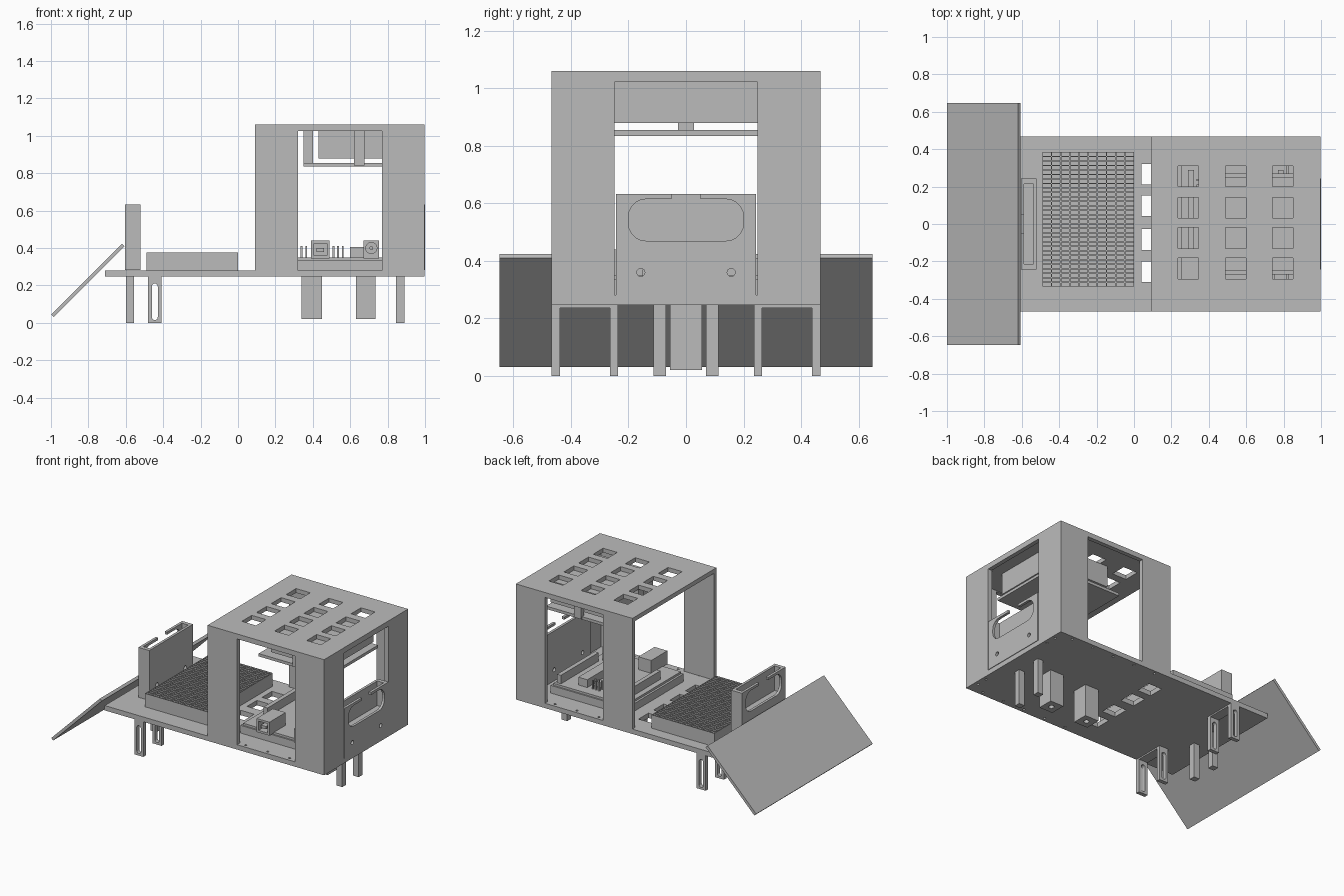
import bpy, bmesh, math
from mathutils import Matrix, Vector

cube = bpy.data.objects.get("Cube")
if cube:
    bpy.data.objects.remove(cube)

grey = bpy.data.materials.new("light grey plastic")
grey.use_nodes = True
GREY = (0.5, 0.5, 0.5, 1)
grey.diffuse_color = GREY
grey.node_tree.nodes["Principled BSDF"].inputs["Base Color"].default_value = GREY


def add_box(bm, x, y, z):
    size = Vector((x[1] - x[0], y[1] - y[0], z[1] - z[0]))
    mid = Vector((x[0] + x[1], y[0] + y[1], z[0] + z[1])) / 2
    bmesh.ops.create_cube(bm, size=1, matrix=Matrix.Translation(mid) @ Matrix.Diagonal((*size, 1)))


def add_cylinder(bm, centre, radius, depth, axis):
    turn = {"X": Matrix.Rotation(math.pi / 2, 4, "Y"), "Y": Matrix.Rotation(math.pi / 2, 4, "X"),
            "Z": Matrix.Identity(4)}[axis]
    bmesh.ops.create_cone(bm, cap_ends=True, segments=16, radius1=radius, radius2=radius,
                          depth=depth, matrix=Matrix.Translation(centre) @ turn)


def finish(name, bm):
    mesh = bpy.data.meshes.new(name)
    bm.to_mesh(mesh)
    bm.free()
    mesh.materials.append(grey)
    ob = bpy.data.objects.new(name, mesh)
    bpy.context.collection.objects.link(ob)
    return ob


def boxes(name, *spans):
    bm = bmesh.new()
    for span in spans:
        add_box(bm, *span)
    return finish(name, bm)


def cut(ob, cutter):
    mod = ob.modifiers.new("cut", "BOOLEAN")
    mod.operation, mod.solver, mod.object = "DIFFERENCE", "EXACT", cutter
    bpy.context.view_layer.update()
    mesh = bpy.data.meshes.new_from_object(ob.evaluated_get(bpy.context.evaluated_depsgraph_get()))
    ob.modifiers.clear()
    ob.data = mesh
    bpy.data.objects.remove(cutter)


def rounded_prism(name, a, b, r, depth, axis):
    """Rounded rectangle a x b (along horizontal and z), extruded along axis."""
    bm = bmesh.new()
    pts = []
    for k in range(4):
        cx = (a[1] - r) if k in (0, 3) else (a[0] + r)
        cz = (b[1] - r) if k in (0, 1) else (b[0] + r)
        for i in range(6):
            t = math.pi / 2 * (k + i / 5)
            h, z = cx + r * math.cos(t), cz + r * math.sin(t)
            pts.append((depth[0], h, z) if axis == "X" else (h, depth[0], z))
    face = bm.faces.new([bm.verts.new(p) for p in pts])
    out = bmesh.ops.extrude_face_region(bm, geom=[face], use_keep_orig=True)
    d = depth[1] - depth[0]
    bmesh.ops.translate(bm, vec=(d, 0, 0) if axis == "X" else (0, d, 0),
                        verts=[v for v in out["geom"] if isinstance(v, bmesh.types.BMVert)])
    bmesh.ops.recalc_face_normals(bm, faces=bm.faces)
    return finish(name, bm)


# Base plate with four cable openings
base = boxes("base_plate", ((-0.71, 0.997), (-0.467, 0.467), (0.247, 0.281)))
cut(base, boxes("base_cutter", *[((0.04, 0.145), (y - 0.055, y + 0.055), (0.2, 0.35))
                                 for y in (0.265, 0.098, -0.083, -0.255)]))
bm = bmesh.new()
for i in range(5):
    for s in (-1, 1):
        add_cylinder(bm, (0.2 + 0.17 * i, s * 0.44, 0.26), 0.008, 0.2, "Z")
        if i < 2:
            add_cylinder(bm, (0.97, s * (0.3 + 0.08 * i), 0.26), 0.008, 0.2, "Z")
cut(base, finish("screw_cutter", bm))

# Cabin shell: open at the rear, side openings, nose opening, vented roof
cabin = boxes("cabin_shell", ((0.09, 0.997), (-0.467, 0.467), (0.281, 1.06)))
cut(cabin, boxes("room_cutter", ((0.0, 0.967), (-0.437, 0.437), (0.2, 1.03))))
cut(cabin, boxes("side_cutter", ((0.32, 0.77), (-0.6, 0.6), (0.2, 1.025))))
cut(cabin, boxes("nose_cutter", ((0.9, 1.1), (-0.248, 0.248), (0.2, 1.022))))
cut(cabin, boxes("vent_cutter", *[((x, x + 0.11), (y - 0.055, y + 0.055), (0.95, 1.2))
                                  for x in (0.235, 0.49, 0.74) for y in (0.255, 0.088, -0.075, -0.238)]))


# Pocket panels at nose and tail
def pocket_panel(name, x, out):
    """Hollow holder whose rounded window faces the out side."""
    panel = boxes(name, (x, (-0.243, 0.243), (0.282, 0.633)))
    cut(panel, boxes("slot_cutter", ((x[0] + 0.018, x[1] - 0.018), (-0.215, 0.215), (0.46, 0.7))))
    outer = x[1] if out > 0 else x[0]
    span = sorted((outer + out * 0.05, outer - out * 0.04))
    cut(panel, rounded_prism("window_cutter", (-0.2, 0.2), (0.47, 0.615), 0.06, span, "X"))
    cut(panel, boxes("notch_cutter", (span, (-0.05, 0.05), (0.6, 0.7))))
    bm = bmesh.new()
    for y in (-0.157, 0.157):
        add_cylinder(bm, ((x[0] + x[1]) / 2, y, 0.36), 0.014, 0.3, "X")
    cut(panel, finish("bolt_cutter", bm))


pocket_panel("nose_panel", (0.915, 1.0), 1)
pocket_panel("tail_panel", (-0.605, -0.52), -1)

# Plug board: grid of sunken sockets
bm = bmesh.new()
add_box(bm, (-0.49, 0), (-0.335, 0.385), (0.281, 0.375))
bmesh.ops.delete(bm, geom=[max(bm.faces, key=lambda f: f.calc_center_median().z)], context="FACES_ONLY")
grid = bmesh.ops.create_grid(bm, x_segments=10, y_segments=30, size=1,
                             matrix=Matrix.Translation((-0.245, 0.025, 0.375)) @ Matrix.Diagonal((0.245, 0.36, 1, 1)))
cells = list({f for v in grid["verts"] for f in v.link_faces})
bmesh.ops.inset_individual(bm, faces=cells, thickness=0.005)
sunk = bmesh.ops.extrude_discrete_faces(bm, faces=cells)["faces"]
bmesh.ops.translate(bm, vec=(0, 0, -0.03), verts=list({v for f in sunk for v in f.verts}))
finish("plug_board", bm)

# Tail ramp
bm = bmesh.new()
add_box(bm, (-0.268, 0.268), (-0.648, 0.648), (-0.01, 0.01))
bmesh.ops.transform(bm, verts=bm.verts, matrix=Matrix.Translation((-0.803, 0, 0.227))
                    @ Matrix.Rotation(-math.pi / 4, 4, "Y"))
finish("tail_ramp", bm)

# Undercarriage
for y in (-0.453, -0.25, 0.25, 0.453):
    leg = boxes("slotted_leg", ((-0.48, -0.41), (y - 0.014, y + 0.014), (0, 0.25)))
    cut(leg, rounded_prism("leg_cutter", (-0.461, -0.429), (0.015, 0.21), 0.0155, (y - 0.1, y + 0.1), "Y"))
for s in (-1, 1):
    y = sorted((s * 0.25, s * 0.453))
    boxes("leg_bridge", ((-0.48, -0.41), y, (0.237, 0.25)))
    y = sorted((s * 0.07, s * 0.113))
    for x in ((-0.6, -0.555), (0.845, 0.89)):
        boxes("post", (x, y, (0, 0.25)))
for x in ((0.34, 0.448), (0.63, 0.735)):
    block = boxes("wheel_block", (x, (-0.055, 0.055), (0.02, 0.25)))
    bm = bmesh.new()
    add_cylinder(bm, ((x[0] + x[1]) / 2, 0, 0.02), 0.018, 0.1, "Z")
    cut(block, finish("block_cutter", bm))

# Hanging shelf with its equipment box and hangers
boxes("hanging_shelf", ((0.35, 0.9), (-0.27, 0.27), (0.835, 0.855)))
boxes("equipment_box", ((0.43, 0.88), (-0.25, 0.25), (0.88, 1.03)))
boxes("shelf_hangers", ((0.35, 0.4), (-0.027, 0.027), (0.85, 1.04)),
      *[((0.62, 0.677), (y - 0.015, y + 0.015), (0.84, 1.04)) for y in (-0.265, 0.265)])

# Controller board with sockets and pins
boxes("controller_tray", ((0.235, 0.83), (-0.31, 0.32), (0.281, 0.335)))
boxes("controller_board", ((0.25, 0.815), (-0.3, 0.31), (0.335, 0.35)))
for x in (0.29, 0.77):
    boxes("pin_header", ((x, x + 0.03), (-0.13, 0.29), (0.35, 0.41)))
boxes("pins", *[((x, x + 0.01), (y, y + 0.01), (0.35, 0.41))
                for x in (0.335, 0.36, 0.505, 0.53, 0.555) for y in (0.2, 0.23)])
boxes("long_chip", ((0.6, 0.67), (-0.05, 0.24), (0.35, 0.405)))
data = boxes("data_socket", ((0.39, 0.49), (-0.35, -0.17), (0.345, 0.44)))
cut(data, boxes("data_cutter", ((0.405, 0.475), (-0.4, -0.25), (0.36, 0.425))))
boxes("data_tongue", ((0.42, 0.46), (-0.345, -0.24), (0.38, 0.4)))
power = boxes("power_socket", ((0.672, 0.755), (-0.34, -0.15), (0.345, 0.44)))
bm = bmesh.new()
add_cylinder(bm, (0.713, -0.34, 0.4), 0.03, 0.16, "Y")
cut(power, finish("power_cutter", bm))
bm = bmesh.new()
add_cylinder(bm, (0.713, -0.29, 0.4), 0.01, 0.08, "Y")
finish("power_pin", bm)
